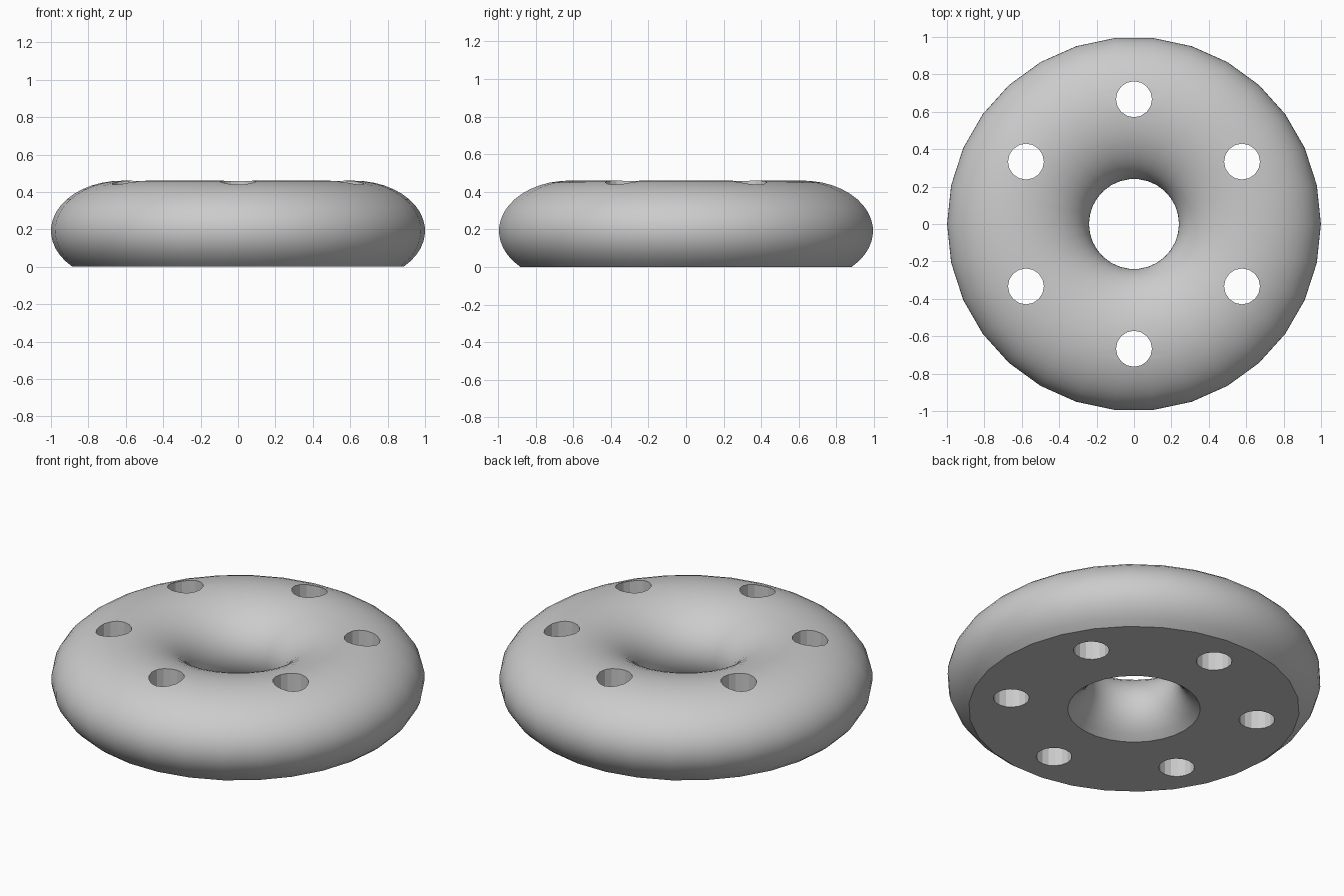
import bpy, bmesh, math
from mathutils import Matrix

if "Cube" in bpy.data.objects:
    bpy.data.objects.remove(bpy.data.objects["Cube"])

SIDES, ARC = 30, 32            # steps around the ring and around its section
MID, HALF_W, HALF_H = 0.62, 0.38, 0.268
CENTRE_Z = 0.192
HOLE_R, HOLE_RING = 0.096, 0.667

grey = bpy.data.materials.new("light grey")
grey.diffuse_color = (0.6, 0.6, 0.6, 1)
grey.use_nodes = True
grey.node_tree.nodes["Principled BSDF"].inputs["Base Color"].default_value = grey.diffuse_color


def make_object(name, bm):
    bmesh.ops.recalc_face_normals(bm, faces=bm.faces)
    mesh = bpy.data.meshes.new(name)
    bm.to_mesh(mesh)
    bm.free()
    mesh.materials.append(grey)
    obj = bpy.data.objects.new(name, mesh)
    bpy.context.collection.objects.link(obj)
    return obj


# Ring: flattened round section with a flat base, swept around z
bm = bmesh.new()
start = -math.asin(CENTRE_Z / HALF_H)
sweep = math.pi - 2 * start
section = []
for i in range(ARC + 1):
    a = start + sweep * i / ARC
    section.append((MID + HALF_W * math.cos(a), CENTRE_Z + HALF_H * math.sin(a)))
rows = []
for s in range(SIDES):
    t = 2 * math.pi * s / SIDES
    rows.append([bm.verts.new((r * math.cos(t), r * math.sin(t), z)) for r, z in section])
for s in range(SIDES):
    a, b = rows[s], rows[(s + 1) % SIDES]
    for i in range(ARC + 1):
        j = (i + 1) % (ARC + 1)
        face = bm.faces.new((a[i], b[i], b[j], a[j]))
        face.smooth = i < ARC          # the base stays flat
ring = make_object("ring", bm)

# Six round through-holes
bm = bmesh.new()
for k in range(6):
    t = math.radians(30 + 60 * k)
    place = Matrix.Translation((HOLE_RING * math.cos(t), HOLE_RING * math.sin(t), 0.2))
    bmesh.ops.create_cone(bm, cap_ends=True, segments=16, radius1=HOLE_R,
                          radius2=HOLE_R, depth=1, matrix=place)
cutter = make_object("hole_cutter", bm)
cutter.hide_render = True

cut = ring.modifiers.new("holes", 'BOOLEAN')
cut.operation = 'DIFFERENCE'
cut.solver = 'EXACT'
cut.object = cutter
bpy.context.view_layer.objects.active = ring
ring.select_set(True)
bpy.ops.object.modifier_apply(modifier=cut.name)
bpy.data.objects.remove(cutter)
